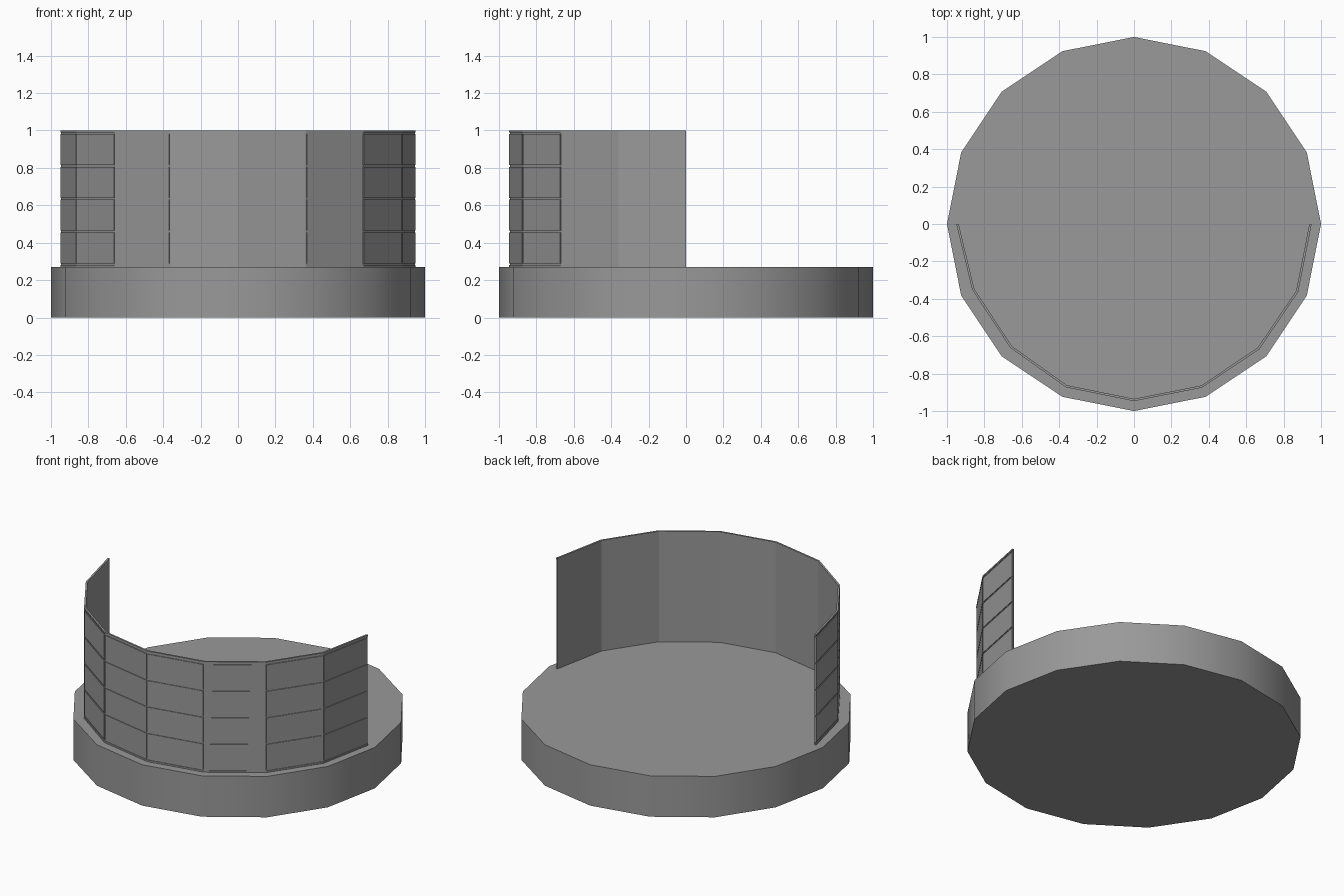
import bpy, bmesh
from math import cos, sin, pi
from mathutils import Vector

cube = bpy.data.objects.get("Cube")
if cube:
    bpy.data.objects.remove(cube)

grey = bpy.data.materials.new("mid grey")
grey.use_nodes = True
colour = (0.32, 0.32, 0.32, 1)
grey.diffuse_color = colour
grey.node_tree.nodes["Principled BSDF"].inputs["Base Color"].default_value = colour

SIDES = 16
BASE_TOP, WALL_TOP = 0.27, 1.0


def finish(bm, name):
    bmesh.ops.recalc_face_normals(bm, faces=bm.faces)
    mesh = bpy.data.meshes.new(name)
    bm.to_mesh(mesh)
    bm.free()
    mesh.materials.append(grey)
    obj = bpy.data.objects.new(name, mesh)
    bpy.context.collection.objects.link(obj)
    return obj


def block(bm, a, b, c, d, z0, z1):
    """Upright block over the plan outline a, b, c, d."""
    low, high = [[bm.verts.new((p.x, p.y, z)) for p in (a, b, c, d)] for z in (z0, z1)]
    bm.faces.new(low)
    bm.faces.new(high)
    for i in range(4):
        j = (i + 1) % 4
        bm.faces.new((low[i], low[j], high[j], high[i]))


# Round base with softly shaded sides
bm = bmesh.new()
rings = [[bm.verts.new((cos(2 * pi * i / SIDES), sin(2 * pi * i / SIDES), z))
          for i in range(SIDES)] for z in (0, BASE_TOP)]
for ring in rings:
    bm.faces.new(ring)
for i in range(SIDES):
    j = (i + 1) % SIDES
    bm.faces.new((rings[0][i], rings[0][j], rings[1][j], rings[1][i]))
base = finish(bm, "base")
bpy.context.view_layer.objects.active = base
base.select_set(True)
bpy.ops.object.shade_smooth_by_angle(angle=pi / 6)
base.select_set(False)

# Plan of the half-round wall, from the right end to the left end
plan = [Vector((-0.95, 0)), Vector((-0.865, -0.352)), Vector((-0.661, -0.662)),
        Vector((-0.364, -0.873)), Vector((0, -0.947)), Vector((0.364, -0.875)),
        Vector((0.67, -0.67)), Vector((0.878, -0.363)), Vector((0.95, 0))]

# Thin curved wall, one continuous shell
SKIN, BACK = 0.995, 0.987
bm = bmesh.new()
sections = []
for p in plan:
    sections.append([bm.verts.new((p.x * s, p.y * s, z)) for s, z in
                     ((SKIN, BASE_TOP), (SKIN, WALL_TOP), (BACK, WALL_TOP), (BACK, BASE_TOP))])
for a, b in zip(sections, sections[1:]):
    for i in range(4):
        j = (i + 1) % 4
        bm.faces.new((a[i], a[j], b[j], b[i]))
bm.faces.new(sections[0])
bm.faces.new(sections[-1])
finish(bm, "curved_wall")

# Outer panels in four rows with narrow grooves between them, and edge strips
ROWS, GAP, EDGE = 4, 0.005, 0.015
bottom, top = BASE_TOP + EDGE, WALL_TOP - EDGE
step = (top - bottom) / ROWS
bands = [(bottom + r * step + GAP, bottom + (r + 1) * step - GAP) for r in range(ROWS)]
bands += [(BASE_TOP, bottom - GAP), (top + GAP, WALL_TOP)]
bm = bmesh.new()
for p, q in zip(plan, plan[1:]):
    t = GAP / (q - p).length
    a, b = p.lerp(q, t), q.lerp(p, t)
    for z0, z1 in bands[:ROWS]:
        block(bm, a, b, b * SKIN, a * SKIN, z0, z1)
    for z0, z1 in bands[ROWS:]:
        block(bm, p, q, q * SKIN, p * SKIN, z0, z1)
finish(bm, "wall_panels")
